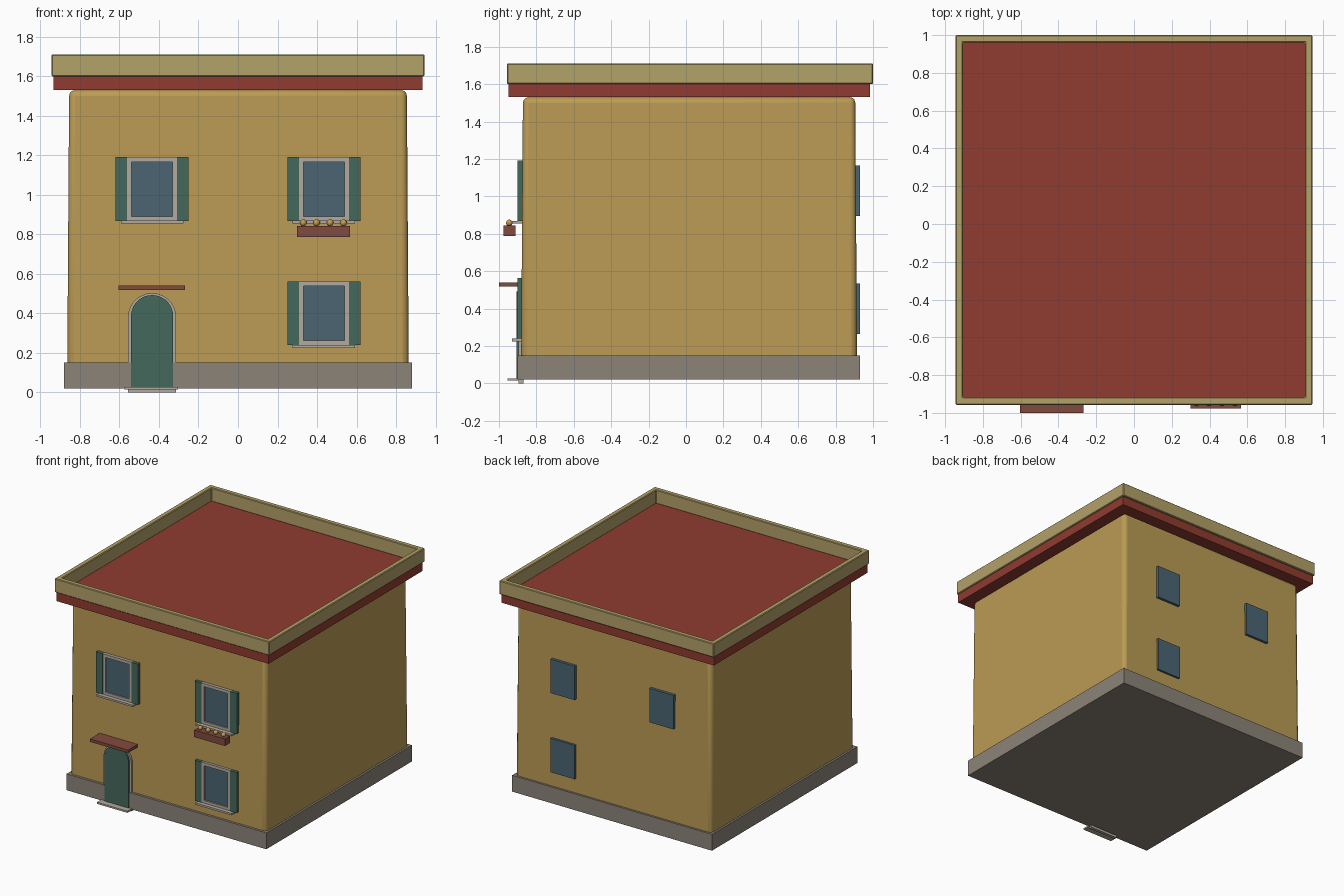
import bpy, bmesh, math

if "Cube" in bpy.data.objects:
    bpy.data.objects.remove(bpy.data.objects["Cube"])

def mat(name, *rgb):
    m = bpy.data.materials.new(name)
    m.diffuse_color = (*rgb, 1)
    m.use_nodes = True
    m.node_tree.nodes["Principled BSDF"].inputs["Base Color"].default_value = m.diffuse_color
    return m

OCHRE = mat("ochre", .50, .33, .09)
RED = mat("roof_red", .28, .045, .03)
SAND = mat("sand", .45, .36, .14)
STONE = mat("stone", .26, .23, .19)
TEAL = mat("teal", .06, .14, .11)
GLASS = mat("glass", .07, .13, .17)
TRIM = mat("trim", .45, .40, .34)
CLAY = mat("clay", .22, .07, .05)
FLOWER = mat("flower", .55, .33, .08)

def finish(name, bm, m):
    me = bpy.data.meshes.new(name)
    bmesh.ops.recalc_face_normals(bm, faces=bm.faces)
    bm.to_mesh(me)
    bm.free()
    me.materials.append(m)
    ob = bpy.data.objects.new(name, me)
    bpy.context.collection.objects.link(ob)
    return ob

def box(name, x, y, z, m, taper=0, bevel=0, segments=2):
    """Box from (min, max) ranges; taper pulls the top inwards."""
    bm = bmesh.new()
    bmesh.ops.create_cube(bm, size=1)
    for v in bm.verts:
        sx, sy, sz = (c > 0 for c in v.co)
        t = taper if sz else 0
        v.co = (x[sx] + (-t if sx else t), y[sy] + (-t if sy else t), z[sz])
    ob = finish(name, bm, m)
    if bevel:
        mod = ob.modifiers.new("bevel", 'BEVEL')
        mod.width, mod.segments = bevel, segments
        smooth(ob)
    return ob

def smooth(ob):
    bpy.ops.object.select_all(action='DESELECT')
    ob.select_set(True)
    bpy.context.view_layer.objects.active = ob
    bpy.ops.object.shade_smooth_by_angle(angle=math.radians(40))

def arch(cx, r, z0, zc, n=14):
    """Door outline: straight jambs and a round head."""
    head = [(cx + r * math.cos(math.pi * i / n), zc + r * math.sin(math.pi * i / n))
            for i in range(n + 1)]
    return [(cx + r, z0)] + head + [(cx - r, z0)]

# Main body
box("walls", (-.865, .865), (-.882, .915), (.04, 1.53), OCHRE, .01, .03, 3)
box("plinth", (-.88, .88), (-.90, .93), (.02, .15), STONE)

# Roof slab and parapet
box("roof_slab", (-.935, .935), (-.95, .985), (1.53, 1.602), RED)
bm = bmesh.new()
rings = []
for inset, z in ((0, 1.60), (0, 1.71), (.04, 1.71), (.04, 1.60)):
    x, y0, y1 = .945 - inset, -.957 + inset, 1.0 - inset
    rings.append([bm.verts.new(p) for p in
                  ((-x, y0, z), (x, y0, z), (x, y1, z), (-x, y1, z))])
for a, b in zip(rings, rings[1:] + rings[:1]):
    for i in range(4):
        j = (i + 1) % 4
        bm.faces.new((a[i], a[j], b[j], b[i]))
parapet = finish("parapet", bm, SAND)
mod = parapet.modifiers.new("bevel", 'BEVEL')
mod.width, mod.segments = .005, 1

# Front windows with frame, shutters and sill
def window(tag, cx, z0):
    z1 = z0 + .325
    box(tag + "_glass", (cx - .106, cx + .106), (-.888, -.87), (z0 + .024, z1 - .024), GLASS)
    for s, side in ((-1, "left"), (1, "right")):
        box(f"{tag}_jamb_{side}", sorted((cx + s * .104, cx + s * .126)), (-.899, -.87), (z0, z1), TRIM)
        box(f"{tag}_shutter_{side}", sorted((cx + s * .126, cx + s * .185)), (-.901, -.87), (z0 + .002, z1), TEAL)
    box(tag + "_head", (cx - .104, cx + .104), (-.899, -.87), (z1 - .024, z1), TRIM)
    box(tag + "_bottom_rail", (cx - .104, cx + .104), (-.899, -.87), (z0, z0 + .024), TRIM)
    box(tag + "_sill", (cx - .158, cx + .158), (-.93, -.87), (z0 - .012, z0 + .003), TRIM)

for tag, cx, z0 in (("window_upper_left", -.435, .866),
                    ("window_upper_right", .435, .866),
                    ("window_lower_right", .435, .237)):
    window(tag, cx, z0)

# Plain back windows
for tag, cx, z0 in (("back_window_a", -.435, .895), ("back_window_b", .435, .895),
                    ("back_window_c", .435, .265)):
    box(tag, (cx - .106, cx + .106), (.90, .93), (z0, z0 + .27), GLASS)

# Flower box
box("flower_box", (.298, .567), (-.976, -.912), (.787, .843), CLAY)
for i in range(4):
    bm = bmesh.new()
    bmesh.ops.create_icosphere(bm, subdivisions=2, radius=.018)
    bmesh.ops.translate(bm, verts=bm.verts, vec=(.33 + i * .068, -.945, .858))
    smooth(finish(f"flower_{i + 1}", bm, FLOWER))

# Arched door
bm = bmesh.new()
face = bm.faces.new([bm.verts.new((x, -.907, z)) for x, z in arch(-.435, .107, .015, .385)])
ext = bmesh.ops.extrude_face_region(bm, geom=[face], use_keep_orig=True)
for v in ext["geom"]:
    if isinstance(v, bmesh.types.BMVert):
        v.co.y = -.87
finish("door", bm, TEAL)

# Door surround
bm = bmesh.new()
loops = [[bm.verts.new((x, y, z)) for x, z in arch(-.435, r, .0, .38)]
         for r, y in ((.122, -.87), (.122, -.895), (.104, -.895), (.104, -.87))]
for a, b in zip(loops, loops[1:] + loops[:1]):
    for i in range(len(a) - 1):
        bm.faces.new((a[i], a[i + 1], b[i + 1], b[i]))
for i in (0, -1):
    bm.faces.new([l[i] for l in loops])
finish("door_surround", bm, TRIM)

# Canopy and step
box("door_canopy", (-.604, -.268), (-1.0, -.87), (.517, .54), CLAY)
box("door_step", (-.575, -.305), (-.955, -.88), (.014, .027), TRIM)
box("step_base", (-.557, -.313), (-.895, -.87), (0, .016), TRIM)
